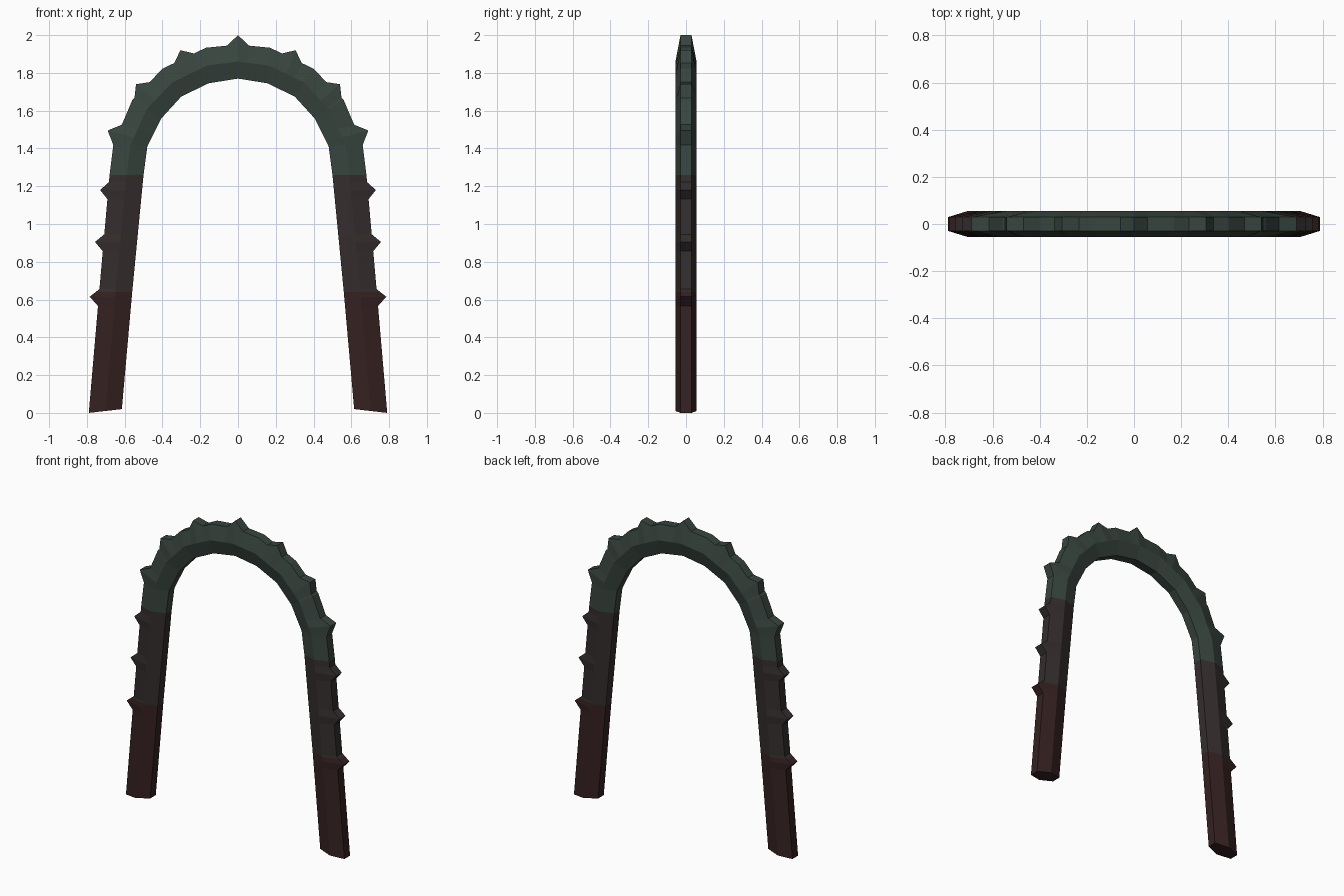
import bpy, bmesh
from mathutils import Vector

cube = bpy.data.objects.get("Cube")
if cube:
    bpy.data.objects.remove(cube)


def material(name, rgb):
    m = bpy.data.materials.new(name)
    m.use_nodes = True
    m.diffuse_color = (*rgb, 1)
    m.node_tree.nodes["Principled BSDF"].inputs["Base Color"].default_value = (*rgb, 1)
    return m


mats = [material("dark red", (0.036, 0.015, 0.015)),
        material("dark brown", (0.035, 0.026, 0.026)),
        material("dark green", (0.040, 0.060, 0.049))]

RIDGE, EDGE = 0.056, 0.029   # half depths of the section
GREEN_Z, BROWN_Z = 1.26, 0.64

# Inner and outer edge of one half of the arch, from foot to crown
inner = [Vector(p) for p in [(.615, .02), (.56, .64), (.50, 1.26), (.48, 1.41),
                             (.405, 1.56), (.30, 1.675), (.155, 1.745), (0, 1.77)]]
outer = [Vector(p) for p in [(.79, 0), (.735, .64), (.68, 1.26), (.66, 1.42),
                             (.56, 1.655), (.40, 1.822), (.17, 1.933), (0, 1.95)]]
# Spike tips
tips = [Vector(p) for p in [(.785, .615), (.757, .905), (.73, 1.18), (.69, 1.495),
                            (.54, 1.74), (.305, 1.92), (0, 2)]]

# Distance along the outer edge at each joint
dist = [0]
for a, b in zip(outer, outer[1:]):
    dist.append(dist[-1] + (b - a).length)


def sample(points, s):
    for i in range(len(dist) - 1):
        if s <= dist[i + 1]:
            break
    return points[i].lerp(points[i + 1], (s - dist[i]) / (dist[i + 1] - dist[i]))


# Place each spike at the nearest spot on the outer edge
steps = [dist[-1] * k / 2000 for k in range(2001)]
spikes = []
for tip in tips:
    s = min(steps, key=lambda v: (sample(outer, v) - tip).length)
    half = 0.045 if tip.y < GREEN_Z else 0.058
    spikes.append((s, tip - sample(outer, s), half))

# Rings at every joint and at the base and tip of every spike
stations = set(dist)
for s, push, half in spikes:
    stations.update(v for v in (s - half, s, s + half) if v <= dist[-1])
ordered = []
for s in sorted(stations):
    if not ordered or s - ordered[-1] > 1e-4:
        ordered.append(s)

# Loft the six-sided section along the half arch
bm = bmesh.new()
rings, levels = [], []
for s in ordered:
    i, o = sample(inner, s), sample(outer, s)
    m = (i + o) / 2
    for at, push, half in spikes:
        o = o + push * max(0, 1 - abs(s - at) / half)
    ring = [(o, -EDGE), (o, EDGE), (m, RIDGE), (i, EDGE), (i, -EDGE), (m, -RIDGE)]
    rings.append([bm.verts.new((p.x, y, p.y)) for p, y in ring])
    levels.append(m.y)

# Colour bands by height
for k in range(len(rings) - 1):
    z = (levels[k] + levels[k + 1]) / 2
    for j in range(6):
        n = (j + 1) % 6
        f = bm.faces.new((rings[k][j], rings[k][n], rings[k + 1][n], rings[k + 1][j]))
        f.material_index = 2 if z > GREEN_Z else 1 if z > BROWN_Z else 0

# Close the foot and point all faces outwards
foot = bm.faces.new(rings[0])
bmesh.ops.recalc_face_normals(bm, faces=bm.faces)
foot.normal_update()
if foot.normal.z > 0:
    bmesh.ops.reverse_faces(bm, faces=bm.faces)

mesh = bpy.data.meshes.new("spiked_arch")
bm.to_mesh(mesh)
bm.free()
for m in mats:
    mesh.materials.append(m)
arch = bpy.data.objects.new("spiked_arch", mesh)
bpy.context.collection.objects.link(arch)

# Mirror to the other leg
mirror = arch.modifiers.new("mirror", "MIRROR")
mirror.use_axis[0] = True
mirror.use_clip = True
